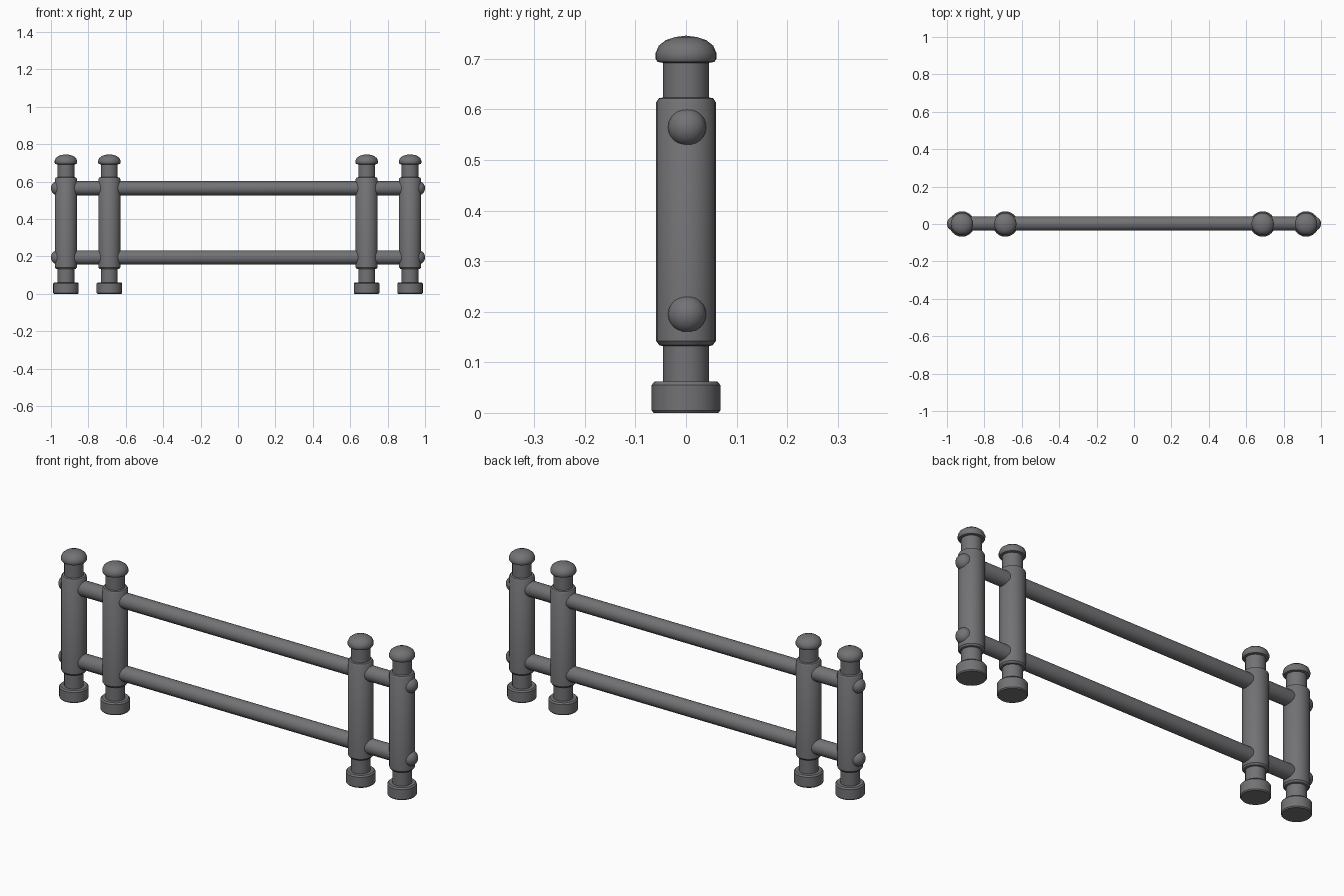
import bpy, bmesh, math
from mathutils import Matrix

if "Cube" in bpy.data.objects:
    bpy.data.objects.remove(bpy.data.objects["Cube"])

metal = bpy.data.materials.new("grey metal")
metal.diffuse_color = (0.17, 0.17, 0.18, 1)
metal.use_nodes = True
metal.node_tree.nodes["Principled BSDF"].inputs["Base Color"].default_value = metal.diffuse_color


def lathe(name, profile, matrix, sides=24):
    """Revolve a (radius, height) profile around z, then place it."""
    bm = bmesh.new()
    rings = []
    for r, z in profile:
        if r == 0:
            rings.append([bm.verts.new((0, 0, z))])
        else:
            rings.append([bm.verts.new((r * math.cos(2 * math.pi * i / sides),
                                        r * math.sin(2 * math.pi * i / sides), z))
                          for i in range(sides)])
    for a, b in zip(rings, rings[1:]):
        for i in range(sides):
            j = (i + 1) % sides
            if len(a) == 1:
                bm.faces.new((a[0], b[j], b[i]))
            elif len(b) == 1:
                bm.faces.new((a[i], a[j], b[0]))
            else:
                bm.faces.new((a[i], a[j], b[j], b[i]))
    bmesh.ops.recalc_face_normals(bm, faces=bm.faces)
    me = bpy.data.meshes.new(name)
    bm.to_mesh(me)
    bm.free()
    me.materials.append(metal)
    ob = bpy.data.objects.new(name, me)
    ob.matrix_world = matrix
    bpy.context.collection.objects.link(ob)
    bpy.ops.object.select_all(action='DESELECT')
    ob.select_set(True)
    bpy.context.view_layer.objects.active = ob
    bpy.ops.object.shade_smooth_by_angle(angle=math.radians(35))
    return ob


# Posts: foot disc, neck, thick sleeve, neck, domed cap
post_profile = [
    (0, 0), (0.064, 0), (0.068, 0.005), (0.068, 0.055), (0.062, 0.062),
    (0.045, 0.062), (0.045, 0.132), (0.053, 0.134), (0.059, 0.142),
    (0.059, 0.614), (0.054, 0.622), (0.045, 0.624), (0.045, 0.692),
    (0.056, 0.694), (0.060, 0.700), (0.060, 0.712), (0.054, 0.726),
    (0.040, 0.737), (0.022, 0.743), (0, 0.746)]
for side, s in (("left", -1), ("right", 1)):
    for kind, x in (("outer", 0.92), ("inner", 0.688)):
        lathe(f"{side}_{kind}_post", post_profile, Matrix.Translation((s * x, 0, 0)))

# Rails: long bars with rounded ends poking through the outer posts
R = 0.038
end = [(R * math.sin(t), 0.965 + 0.035 * math.cos(t))
       for t in (math.pi / 2 * k / 5 for k in range(1, 6))]
rail_profile = ([(0, -1)] + [(r, -z) for r, z in end]
                + [(r, z) for r, z in reversed(end)] + [(0, 1)])
for name, z in (("lower_rail", 0.195), ("upper_rail", 0.565)):
    lathe(name, rail_profile,
          Matrix.Translation((0, 0.002, z)) @ Matrix.Rotation(math.pi / 2, 4, 'Y'))
